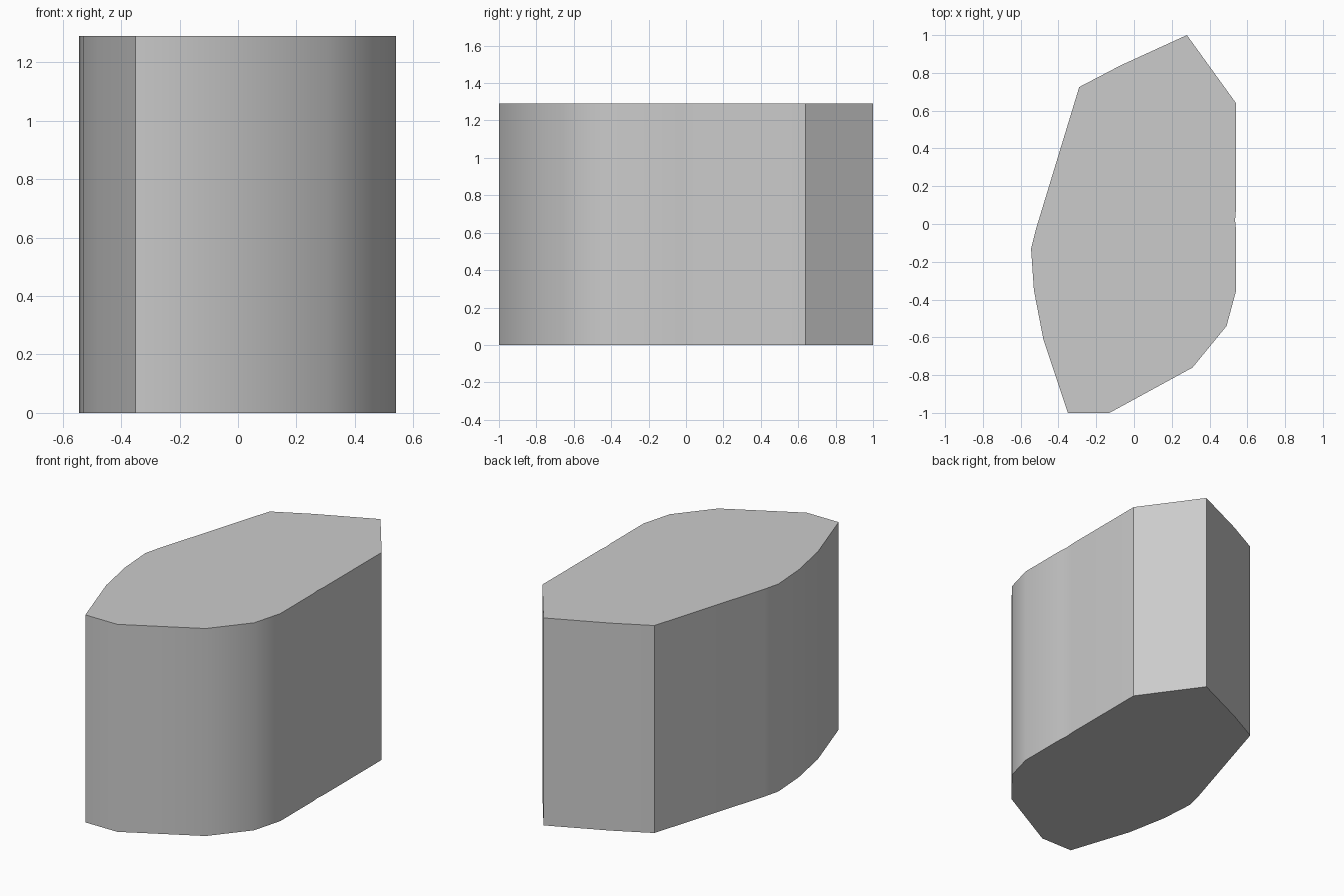
import bpy
import bmesh

cube = bpy.data.objects.get("Cube")
if cube:
    bpy.data.objects.remove(cube, do_unlink=True)

HEIGHT = 1.29

# Outline of the block, counter-clockwise from the front corner
outline = [
    (-0.35, -1.0), (-0.13, -1.0), (0.31, -0.76), (0.49, -0.54),
    (0.54, -0.355), (0.54, -0.03), (0.535, 0.02), (0.54, 0.08),
    (0.54, 0.64), (0.28, 1.0), (-0.07, 0.84), (-0.29, 0.725),
    (-0.52, -0.03), (-0.545, -0.13), (-0.53, -0.35), (-0.48, -0.61),
]

# Plain grey material
grey = bpy.data.materials.new("light grey")
grey.use_nodes = True
colour = (0.6, 0.6, 0.6, 1.0)
grey.diffuse_color = colour
grey.node_tree.nodes["Principled BSDF"].inputs["Base Color"].default_value = colour

# Extrude the outline into a solid prism
bm = bmesh.new()
base = bm.faces.new([bm.verts.new((x, y, 0)) for x, y in outline])
result = bmesh.ops.extrude_face_region(bm, geom=[base], use_keep_orig=True)
top = [v for v in result["geom"] if isinstance(v, bmesh.types.BMVert)]
bmesh.ops.translate(bm, verts=top, vec=(0, 0, HEIGHT))
bmesh.ops.recalc_face_normals(bm, faces=bm.faces)

mesh = bpy.data.meshes.new("faceted_block")
bm.to_mesh(mesh)
bm.free()
mesh.materials.append(grey)
block = bpy.data.objects.new("faceted_block", mesh)
bpy.context.collection.objects.link(block)

# Smooth the gentle bends, keep the real corners sharp
bpy.ops.object.select_all(action="DESELECT")
block.select_set(True)
bpy.context.view_layer.objects.active = block
bpy.ops.object.shade_smooth_by_angle(angle=0.56)
